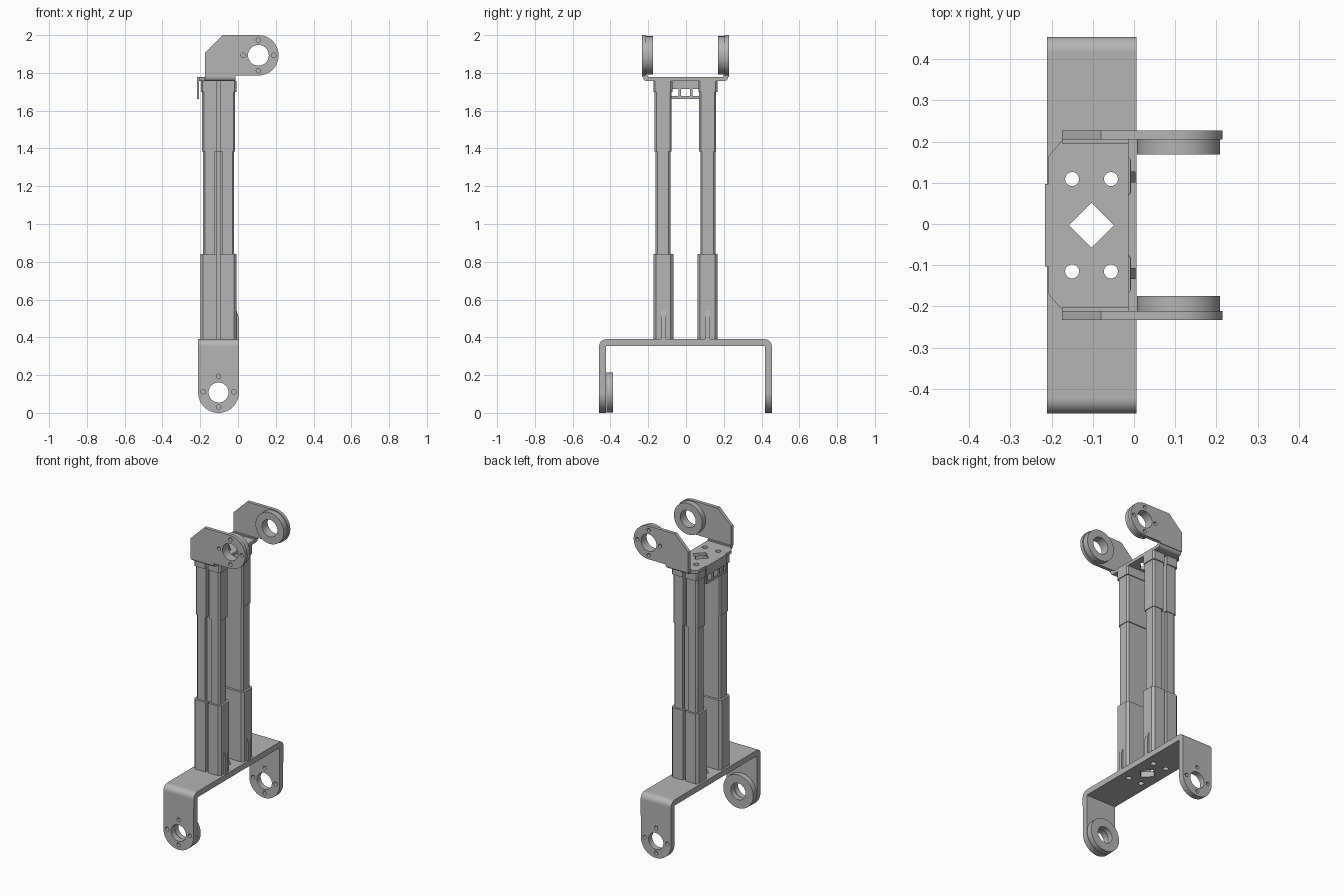
import bpy, bmesh, math

old = bpy.data.objects.get("Cube")
if old:
    bpy.data.objects.remove(old)

grey = bpy.data.materials.new("metal_grey")
grey.use_nodes = True
GREY = (0.46, 0.46, 0.46, 1)
grey.diffuse_color = GREY
grey.node_tree.nodes["Principled BSDF"].inputs["Base Color"].default_value = GREY

XC = -0.103   # centre line of the columns
YC = -0.003   # mirror plane between the two sides

MAP = {"X": lambda u, v, w: (w, u, v),
       "Y": lambda u, v, w: (u, w, v),
       "Z": lambda u, v, w: (u, v, w)}


def arc(cx, cy, r, a0=0, a1=360, n=40):
    """Points on an arc; a full circle leaves out the repeated end point."""
    count = n if abs(a1 - a0) == 360 else n + 1
    angles = [math.radians(a0 + (a1 - a0) * i / n) for i in range(count)]
    return [(cx + r * math.cos(a), cy + r * math.sin(a)) for a in angles]


def rect(u0, u1, v0, v1):
    return [(u0, v0), (u1, v0), (u1, v1), (u0, v1)]


def prism(name, axis, lo, hi, outline, holes=()):
    """Extrude a filled outline with holes along an axis from lo to hi."""
    curve = bpy.data.curves.new(name, "CURVE")
    curve.dimensions = "2D"
    curve.fill_mode = "BOTH"
    curve.extrude = (hi - lo) / 2
    for loop in [outline, *holes]:
        spline = curve.splines.new("POLY")
        spline.points.add(len(loop) - 1)
        for p, (u, v) in zip(spline.points, loop):
            p.co = (u, v, 0, 1)
        spline.use_cyclic_u = True
    temp = bpy.data.objects.new(name + "_outline", curve)
    bpy.context.scene.collection.objects.link(temp)
    deps = bpy.context.evaluated_depsgraph_get()
    mesh = bpy.data.meshes.new_from_object(temp.evaluated_get(deps))
    bpy.data.objects.remove(temp)

    bm = bmesh.new()
    bm.from_mesh(mesh)
    for v in bm.verts:
        v.co = MAP[axis](v.co.x, v.co.y, v.co.z + (lo + hi) / 2)
    bmesh.ops.remove_doubles(bm, verts=bm.verts, dist=1e-5)
    bmesh.ops.recalc_face_normals(bm, faces=bm.faces)
    bm.to_mesh(mesh)
    bm.free()
    mesh.name = name
    mesh.materials.clear()
    mesh.materials.append(grey)
    ob = bpy.data.objects.new(name, mesh)
    bpy.context.scene.collection.objects.link(ob)
    bpy.ops.object.select_all(action="DESELECT")
    ob.select_set(True)
    bpy.context.view_layer.objects.active = ob
    bpy.ops.object.shade_smooth_by_angle(angle=math.radians(30))
    return ob


def side_prism(name, side, near, far, outline, holes=()):
    """Plate standing across y, at a distance from the mirror plane."""
    lo, hi = sorted((YC + side * near, YC + side * far))
    return prism(name, "Y", lo, hi, outline, holes)


def bolt_holes(cx, cz, dist, r):
    return [arc(cx + dist * math.cos(a), cz + dist * math.sin(a), r, n=16)
            for a in (0, math.pi / 2, math.pi, 3 * math.pi / 2)]


def drill(sides):
    """Vertical cable holes shared by the plates and the columns."""
    return [arc(XC + dx, YC + s * 0.112, 0.017, n=24)
            for s in sides for dx in (-0.047, 0.047)]


def column_outline(side, half, inner, outer, groove, depth, cut=0.01):
    """Box section with chamfered corners and a groove on the outer face."""
    right = [(0, inner), (half - cut, inner), (half, inner + cut),
             (half, outer - cut), (half - cut, outer),
             (groove, outer), (groove, outer - depth)]
    pts = right + [(-x, y) for x, y in reversed(right[1:])]
    return [(XC + x, YC + side * y) for x, y in pts]


def diamond(r):
    return [(XC + r, YC), (XC, YC + r), (XC - r, YC), (XC, YC - r)]


BOTH = (("front", -1), ("back", 1))

# Lower fork: drilled web, rounded bends and round-ended legs
prism("lower_web", "Z", 0.353, 0.39, rect(-0.211, 0.006, YC - 0.42, YC + 0.42),
      [diamond(0.055), *drill((-1, 1))])
leg = arc(XC, 0.108, 0.108, 180, 360) + [(0.006, 0.353), (-0.211, 0.353)]
for label, s in BOTH:
    bend = [(YC + s * 0.42, 0.353)] + [
        (YC + s * y, z) for y, z in arc(0.42, 0.353, 0.037, 0, 90, 10)]
    prism(label + "_lower_bend", "X", -0.211, 0.006, bend)
    side_prism(label + "_lower_leg", s, 0.42, 0.457, leg,
               [arc(XC, 0.108, 0.053), *bolt_holes(XC, 0.112, 0.081, 0.012)])
side_prism("lower_boss", -1, 0.383, 0.417, arc(XC, 0.108, 0.107),
           [arc(XC, 0.108, 0.053)])

# Twin grooved columns with sleeves, caps and gussets
for label, s in BOTH:
    holes = drill((s,))
    prism(label + "_base_sleeve", "Z", 0.39, 0.84,
          column_outline(s, 0.096, 0.064, 0.170, 0.009, 0.03, 0.014), holes)
    prism(label + "_shaft", "Z", 0.84, 1.385,
          column_outline(s, 0.083, 0.079, 0.158, 0.021, 0.025), holes)
    prism(label + "_top_sleeve", "Z", 1.385, 1.70,
          column_outline(s, 0.088, 0.073, 0.163, 0.011, 0.03), holes)
    prism(label + "_cap", "Z", 1.70, 1.757,
          column_outline(s, 0.094, 0.068, 0.170, 0.011, 0.03), holes)
    # Raised rail in the shaft groove
    side_prism(label + "_groove_rail", s, 0.132, 0.145,
               rect(XC - 0.014, XC + 0.014, 0.84, 1.385))
    side_prism(label + "_gusset", s, 0.104, 0.130,
               [(-0.012, 0.39), (0.004, 0.39), (0.004, 0.5), (-0.012, 0.56)])

# Upper fork: plate with clipped back corners
plate = [(-0.013, -0.205), (-0.013, 0.205), (-0.175, 0.205), (-0.207, 0.168),
         (-0.207, -0.168), (-0.175, -0.205)]
prism("upper_plate", "Z", 1.757, 1.777, [(x, YC + y) for x, y in plate],
      [diamond(0.055), *drill((-1, 1))])

# Hanging tab with three windows
prism("upper_tab", "X", -0.216, -0.207, rect(YC - 0.1, YC + 0.1, 1.662, 1.777),
      [rect(YC + y - 0.024, YC + y + 0.024, 1.677, 1.715)
       for y in (-0.062, 0, 0.062)])

# Upper arms with round eyes and inner bosses
EX, EZ = 0.108, 1.893
arm = ([(-0.175, 1.777), (-0.013, 1.777), (-0.013, 1.786)]
       + arc(EX, EZ, 0.107, -90, 90) + [(-0.08, 2.0), (-0.175, 1.907)])
for label, s in BOTH:
    bend = [(YC + s * 0.205, 1.777)] + [
        (YC + s * y, z) for y, z in arc(0.205, 1.777, 0.02, -90, 0, 8)]
    prism(label + "_upper_bend", "X", -0.175, -0.013, bend)
    side_prism(label + "_upper_arm", s, 0.208, 0.230, arm,
               [arc(EX, EZ, 0.055), *bolt_holes(EX, EZ, 0.081, 0.012)])
    side_prism(label + "_arm_pad", s, 0.198, 0.208,
               rect(-0.175, -0.013, 1.777, 1.785))
    side_prism(label + "_upper_boss", s, 0.172, 0.208, arc(EX, EZ, 0.101),
               [arc(EX, EZ, 0.055)])
